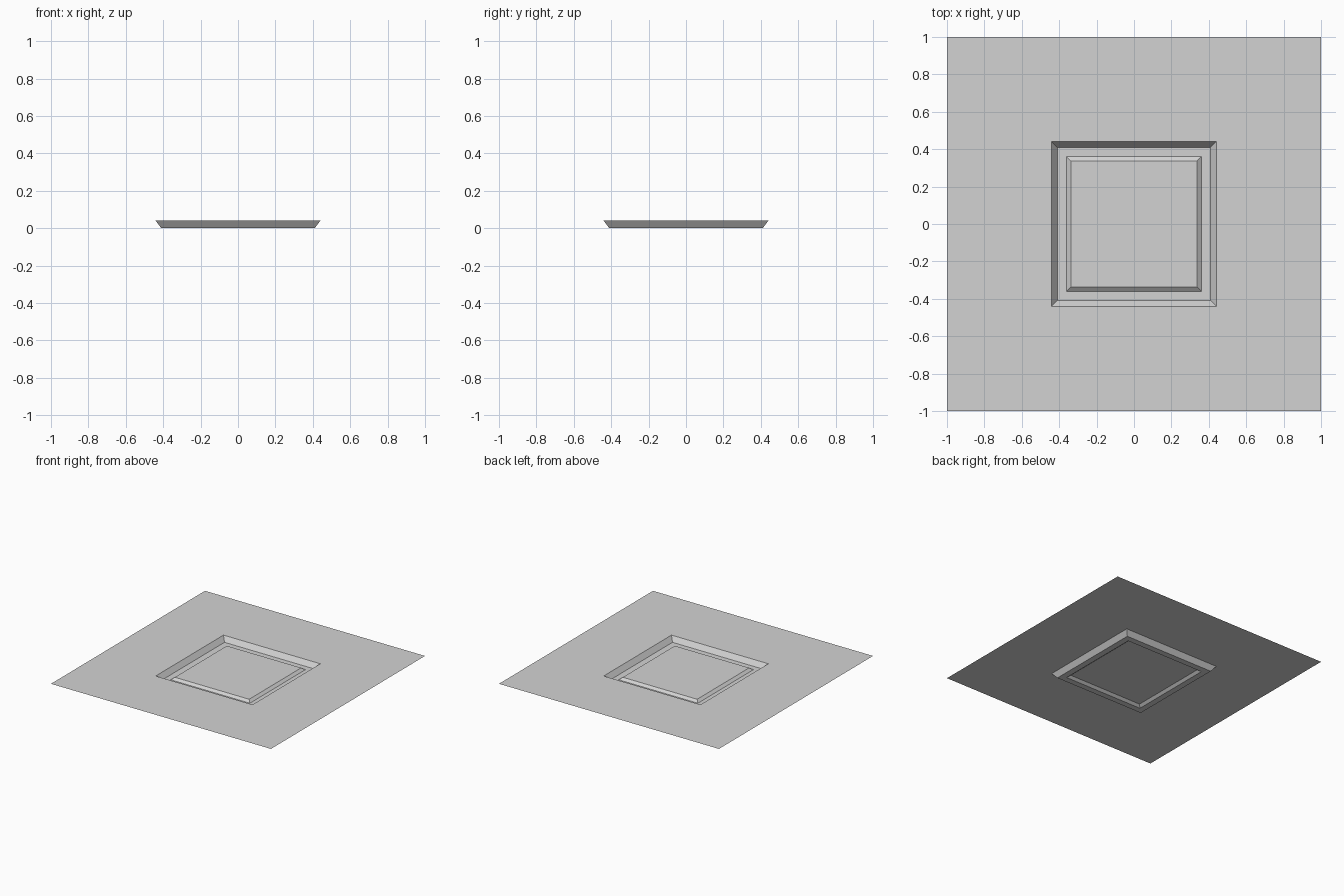
import bpy
import bmesh

default_cube = bpy.data.objects.get("Cube")
if default_cube:
    bpy.data.objects.remove(default_cube, do_unlink=True)

# Single flat colour
grey = bpy.data.materials.new("light_grey")
grey.use_nodes = True
colour = (0.65, 0.65, 0.65, 1)
grey.diffuse_color = colour
grey.node_tree.nodes["Principled BSDF"].inputs["Base Color"].default_value = colour

# Square outlines from the rim inwards: half width, height
PROFILE = [
    (1.00, 0.04),    # outer rim of the sheet
    (0.44, 0.04),    # lip of the recess
    (0.41, 0.00),    # foot of the sloping walls
    (0.36, 0.00),    # foot of the raised panel
    (0.338, 0.018),  # edge of the panel top
]
CORNERS = [(-1, -1), (1, -1), (1, 1), (-1, 1)]


def square_ring(bm, half, z):
    return [bm.verts.new((sx * half, sy * half, z)) for sx, sy in CORNERS]


# Open sheet with a pressed square recess and a raised centre panel
bm = bmesh.new()
rings = [square_ring(bm, half, z) for half, z in PROFILE]
for outer, inner in zip(rings, rings[1:]):
    for i in range(4):
        j = (i + 1) % 4
        bm.faces.new((outer[i], outer[j], inner[j], inner[i]))
bm.faces.new(rings[-1])

mesh = bpy.data.meshes.new("recessed_panel")
bm.to_mesh(mesh)
bm.free()
mesh.materials.append(grey)
panel = bpy.data.objects.new("recessed_panel", mesh)
bpy.context.collection.objects.link(panel)
